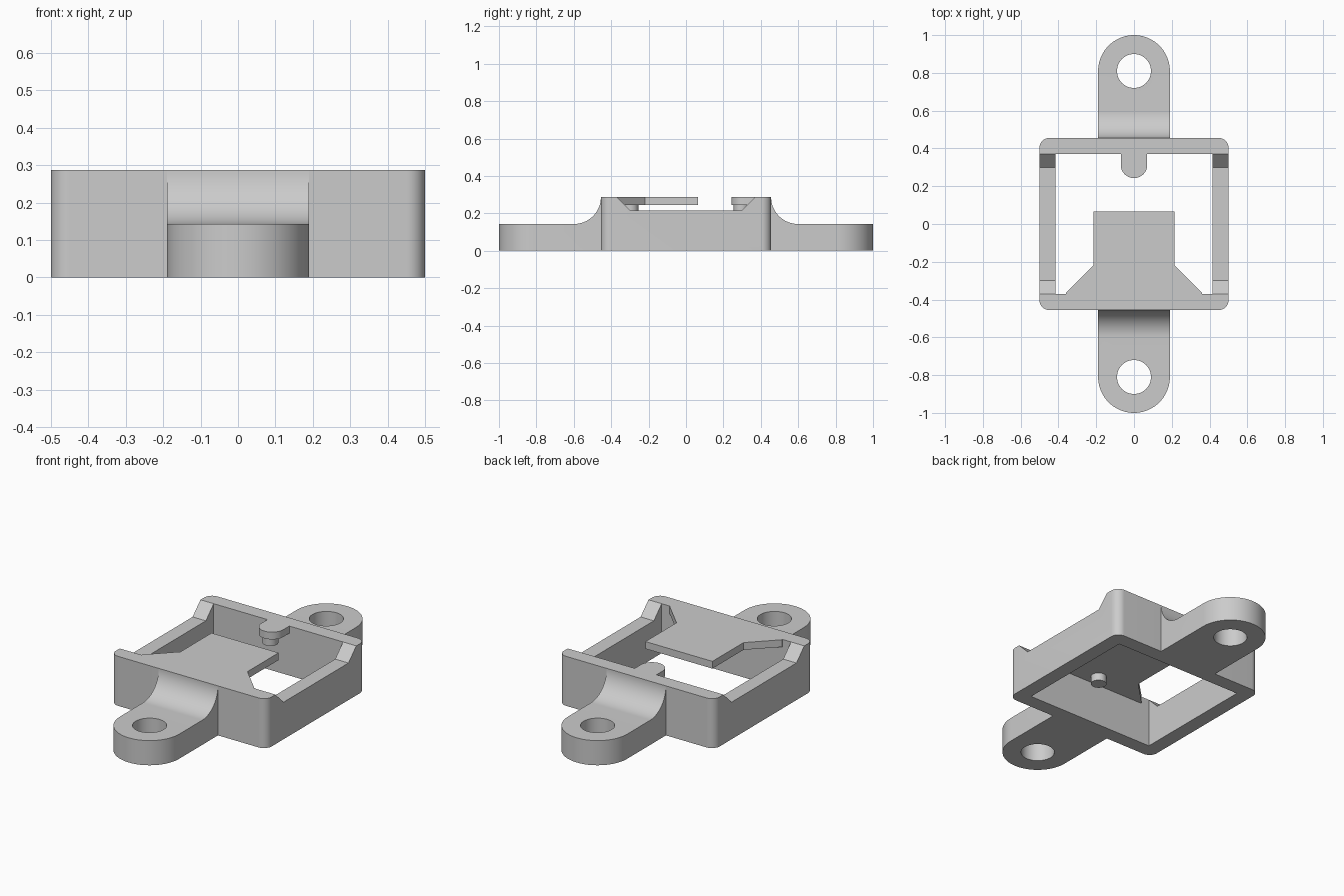
import bpy, bmesh
from math import pi, cos, sin
from mathutils import Matrix

cube = bpy.data.objects.get("Cube")
if cube:
    bpy.data.objects.remove(cube, do_unlink=True)

grey = bpy.data.materials.new("plain grey")
grey.use_nodes = True
grey.diffuse_color = (0.6, 0.6, 0.6, 1)
grey.node_tree.nodes["Principled BSDF"].inputs["Base Color"].default_value = grey.diffuse_color

# Main sizes
HALF_X, HALF_Y, WALL, TOP = 0.5, 0.455, 0.085, 0.287
INNER_X, INNER_Y = HALF_X - WALL, HALF_Y - WALL
SIDE_TOP, PLATE_Z = 0.215, 0.245
LUG_W, LUG_Y, LUG_TOP, HOLE_R = 0.19, 0.81, 0.143, 0.09


def arc(cx, cy, r, start, end, n=24):
    return [(cx + r * cos(start + (end - start) * i / n),
             cy + r * sin(start + (end - start) * i / n)) for i in range(n + 1)]


def prism(name, outline, low, high, axis="z"):
    """Extrude an outline: (x, y) along z, or (y, z) along x."""
    def place(p, d):
        return (p[0], p[1], d) if axis == "z" else (d, p[0], p[1])
    bm = bmesh.new()
    face = bm.faces.new([bm.verts.new(place(p, low)) for p in outline])
    grown = bmesh.ops.extrude_face_region(bm, geom=[face])["geom"]
    shift = (0, 0, high - low) if axis == "z" else (high - low, 0, 0)
    bmesh.ops.translate(bm, vec=shift, verts=[v for v in grown if isinstance(v, bmesh.types.BMVert)])
    bmesh.ops.recalc_face_normals(bm, faces=bm.faces)
    mesh = bpy.data.meshes.new(name)
    bm.to_mesh(mesh)
    bm.free()
    mesh.materials.append(grey)
    obj = bpy.data.objects.new(name, mesh)
    bpy.context.collection.objects.link(obj)
    return obj


def activate(obj):
    bpy.ops.object.select_all(action="DESELECT")
    obj.select_set(True)
    bpy.context.view_layer.objects.active = obj


def combine(obj, tool, operation):
    """Apply a boolean and drop the helper."""
    mod = obj.modifiers.new("cut", "BOOLEAN")
    mod.operation, mod.solver, mod.object = operation, "EXACT", tool
    activate(obj)
    bpy.ops.object.modifier_apply(modifier=mod.name)
    bpy.data.objects.remove(tool, do_unlink=True)


def disc(name, y, r, low, high):
    return prism(name, arc(0, y, r, 0, 2 * pi, 48)[:-1], low, high)


parts = []

# Rectangular frame with rounded outer corners and lowered side walls
R = 0.05
outline = []
for i, (sx, sy) in enumerate([(1, 1), (-1, 1), (-1, -1), (1, -1)]):
    outline += arc(sx * (HALF_X - R), sy * (HALF_Y - R), R, i * pi / 2, (i + 1) * pi / 2, 10)
frame = prism("frame", outline, 0, TOP)
combine(frame, prism("opening", [(-INNER_X, -INNER_Y), (INNER_X, -INNER_Y),
                                 (INNER_X, INNER_Y), (-INNER_X, INNER_Y)], -0.1, 0.5), "DIFFERENCE")
rise = TOP - SIDE_TOP
notch = [(-INNER_Y + rise, SIDE_TOP), (INNER_Y - rise, SIDE_TOP),
         (INNER_Y + 0.05, TOP + 0.05), (-INNER_Y - 0.05, TOP + 0.05)]
combine(frame, prism("notch", notch, -0.6, 0.6, "x"), "DIFFERENCE")
parts.append(frame)

# Mounting lugs: filleted side profile trimmed to a rounded plan, with a bolt hole
fillet = TOP - LUG_TOP
for name, turn in (("back_lug", 0), ("front_lug", pi)):
    side = [(HALF_Y, 0), (1.1, 0), (1.1, LUG_TOP)]
    side += arc(HALF_Y + fillet, TOP, fillet, 1.5 * pi, pi)
    lug = prism(name, side, -0.3, 0.3, "x")
    plan = [(-LUG_W, 0.3), (LUG_W, 0.3)] + arc(0, LUG_Y, LUG_W, 0, pi, 36)
    combine(lug, prism("lug_plan", plan, -0.1, 0.5), "INTERSECT")
    combine(lug, disc("bolt_hole", LUG_Y, HOLE_R, -0.2, 0.6), "DIFFERENCE")
    lug.data.transform(Matrix.Rotation(turn, 4, "Z"))
    parts.append(lug)

# Flared plate reaching in from the front wall
plate = [(-0.36, -INNER_Y), (0.36, -INNER_Y), (0.36, -0.365), (0.215, -0.22), (0.215, 0.065),
         (-0.215, 0.065), (-0.215, -0.22), (-0.36, -0.365)]
parts.append(prism("front_plate", plate, PLATE_Z, TOP))

# Rounded tab on the back wall
tab = [(0.07, INNER_Y), (-0.07, INNER_Y)] + arc(0, 0.313, 0.07, pi, 2 * pi)
parts.append(prism("back_tab", tab, PLATE_Z, TOP))

# Locating pins under the plate and the tab
for name, y in (("front_pin", -0.297), ("back_pin", 0.297)):
    parts.append(disc(name, y, 0.042, 0.2, PLATE_Z))

for part in parts:
    activate(part)
    bpy.ops.object.shade_smooth_by_angle()
